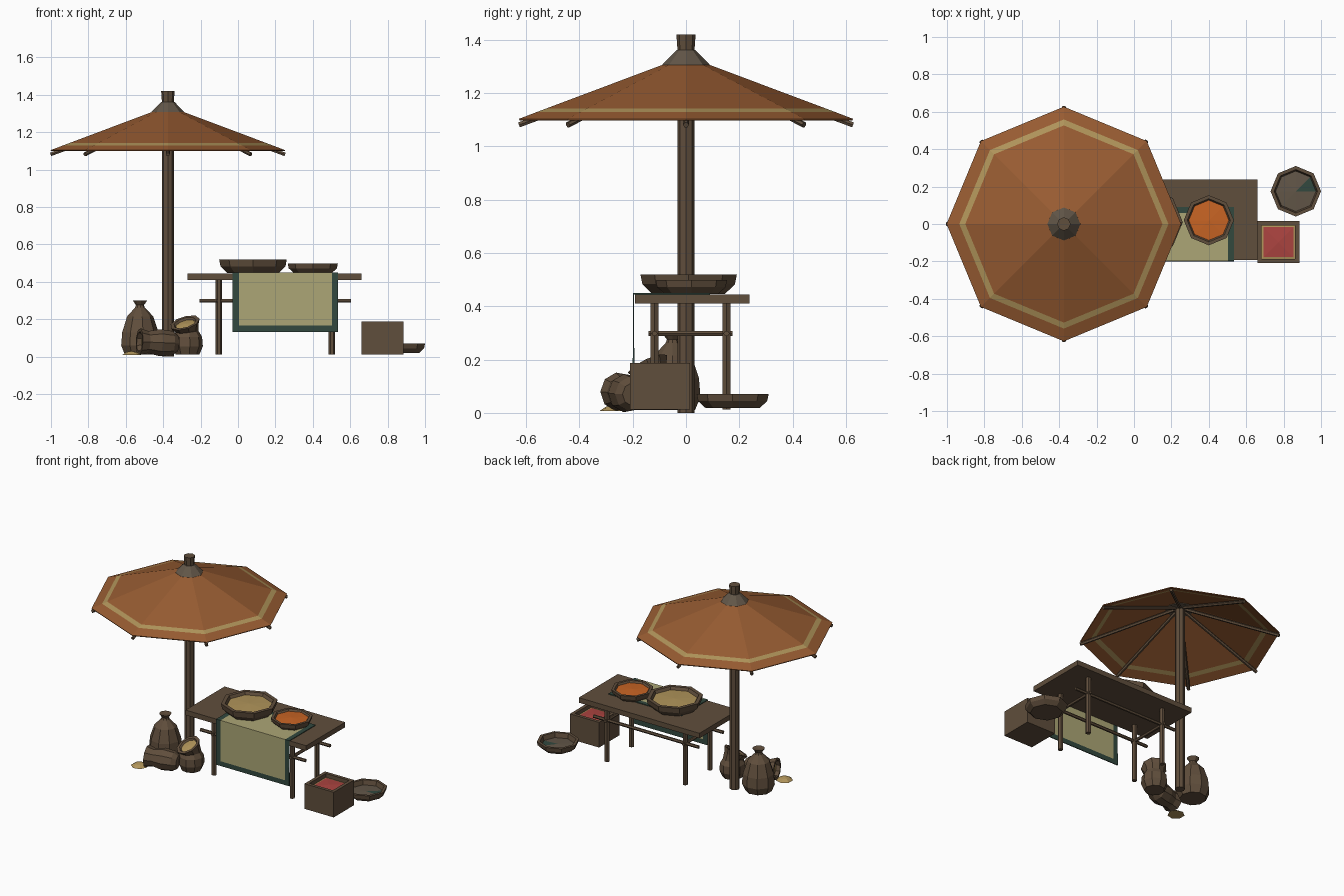
import bpy, bmesh, math
from mathutils import Vector, Matrix

if "Cube" in bpy.data.objects:
    bpy.data.objects.remove(bpy.data.objects["Cube"])


def material(name, r, g, b):
    lin = [((c / 255 + 0.055) / 1.055) ** 2.4 for c in (r, g, b)]
    m = bpy.data.materials.new(name)
    m.diffuse_color = (*lin, 1)
    m.use_nodes = True
    m.node_tree.nodes["Principled BSDF"].inputs["Base Color"].default_value = m.diffuse_color
    return m


WOOD = material("dark_brown", 96, 78, 60)
CANVAS = material("rust_canvas", 152, 92, 50)
TAN = material("grain_tan", 176, 148, 90)
CLOTH = material("pale_olive_cloth", 172, 166, 118)
TEAL = material("dark_teal", 50, 72, 62)
SPICE = material("orange_spice", 200, 100, 36)
RED = material("red_fruit", 172, 68, 64)
CAP = material("grey_brown", 98, 86, 72)


def finish(bm, name, mats):
    me = bpy.data.meshes.new(name)
    bm.to_mesh(me)
    bm.free()
    ob = bpy.data.objects.new(name, me)
    bpy.context.collection.objects.link(ob)
    for m in mats:
        me.materials.append(m)
    return ob


def lathe(name, profile, mats, n=8, loc=(0, 0, 0), start=0, matrix=None, slots=None, bend=None, closed=True):
    """Revolve (radius, z) points; slots gives the material of each ring of faces."""
    bm = bmesh.new()
    rings = []
    for r, z in profile:
        ring = []
        for i in range(n):
            a = start + 2 * math.pi * i / n
            ring.append(bm.verts.new((r * math.cos(a), r * math.sin(a), z)))
        rings.append(ring)
    for k in range(len(rings) - 1):
        for i in range(n):
            j = (i + 1) % n
            f = bm.faces.new((rings[k][i], rings[k][j], rings[k + 1][j], rings[k + 1][i]))
            f.material_index = slots[k] if slots else 0
    if bend:
        bend(bm)
    bmesh.ops.remove_doubles(bm, verts=bm.verts, dist=1e-5)
    if closed:
        bmesh.ops.recalc_face_normals(bm, faces=bm.faces)
    bm.transform(Matrix.Translation(loc) @ (matrix or Matrix()))
    return finish(bm, name, mats)


def rod(name, a, b, r, n=6, mat=WOOD):
    a, b = Vector(a), Vector(b)
    d = b - a
    rot = d.to_track_quat('Z', 'Y').to_matrix().to_4x4()
    return lathe(name, [(0, 0), (r, 0), (r, d.length), (0, d.length)], [mat], n, a, matrix=rot)


def box(name, lo, hi, mat):
    bm = bmesh.new()
    bmesh.ops.create_cube(bm, size=1)
    for v in bm.verts:
        v.co = [(l + h) / 2 + c * (h - l) for l, h, c in zip(lo, hi, v.co)]
    return finish(bm, name, [mat])


# Parasol: pole, canopy with stripe, cap, ribs
PX = -0.375
rod("parasol_pole", (PX, 0, 0), (PX, 0, 1.34), 0.032, 8)
canopy = lathe("parasol_canopy", [(0.03, 1.322), (0.525, 1.136), (0.557, 1.124), (0.625, 1.098)],
               [CANVAS, TAN], 8, (PX, 0, 0), slots=[0, 1, 0], closed=False)
sol = canopy.modifiers.new("thickness", 'SOLIDIFY')
sol.thickness = 0.006
lathe("parasol_cap", [(0, 1.295), (0.09, 1.295), (0.088, 1.308), (0.035, 1.362), (0, 1.362)], [CAP], 8, (PX, 0, 0))
lathe("parasol_finial", [(0, 1.35), (0.031, 1.35), (0.036, 1.42), (0, 1.42)], [WOOD], 8, (PX, 0, 0))
for i in range(8):
    c, s = math.cos(i * math.pi / 4), math.sin(i * math.pi / 4)
    rod("parasol_rib", (PX + 0.02 * c, 0.02 * s, 1.305), (PX + 0.627 * c, 0.627 * s, 1.081), 0.011)

# Table: top, legs, rails
box("table_top", (-0.27, -0.192, 0.41), (0.66, 0.238, 0.445), WOOD)
for y in (-0.118, 0.152):
    for x in (-0.102, 0.502):
        rod("table_leg", (x, y, 0.012), (x, y, 0.415), 0.017)
    rod("table_long_rail", (-0.205, y, 0.298), (0.605, y, 0.298), 0.011)
for x in (-0.102, 0.502):
    rod("table_cross_rail", (x, -0.14, 0.298), (x, 0.175, 0.298), 0.011)

# Bordered cloth draped over the front edge
bm = bmesh.new()
path = [(0.09, 0.447), (0.06, 0.447), (-0.197, 0.447), (-0.197, 0.165), (-0.197, 0.132)]
cuts = [-0.03, 0.005, 0.503, 0.535]
grid = [[bm.verts.new((x, y, z)) for x in cuts] for y, z in path]
for k in range(4):
    for i in range(3):
        f = bm.faces.new((grid[k][i], grid[k + 1][i], grid[k + 1][i + 1], grid[k][i + 1]))
        f.material_index = 1 if i != 1 or k in (0, 3) else 0
cloth = finish(bm, "table_cloth", [CLOTH, TEAL])
sol = cloth.modifiers.new("thickness", 'SOLIDIFY')
sol.thickness = 0.006
sol.offset = 0


# Bowls: outer wall, rim, inner wall, contents
def bowl(name, loc, r, h, fill, fill_z):
    prof = [(0, 0), (r * 0.75, 0), (r * 0.96, h * 0.5), (r, h), (r * 0.86, h), (r * 0.8, fill_z), (0, fill_z + 0.006)]
    return lathe(name, prof, [WOOD, fill], 8, loc, slots=[0, 0, 0, 0, 0, 1])


bowl("large_grain_bowl", (0.08, 0.01, 0.446), 0.181, 0.074, TAN, 0.055)
bowl("small_spice_bowl", (0.40, 0.02, 0.446), 0.134, 0.052, SPICE, 0.04)
dish = bowl("ground_dish", (0.865, 0.175, 0.018), 0.135, 0.052, CAP, 0.02)
dish.data.materials.append(TEAL)
for f in dish.data.polygons:  # teal patch on one side of the dish
    c = f.center
    if f.material_index == 1 and c.x > 0.88 and abs(c.y - 0.19) < 0.03:
        f.material_index = 2

# Crate of fruit
Q = math.sqrt(2)
lathe("fruit_crate", [(0, 0.012), (0.1125 * Q, 0.012), (0.1125 * Q, 0.187), (0.09 * Q, 0.187),
                      (0.09 * Q, 0.16), (0.08 * Q, 0.162), (0, 0.168)], [WOOD, TAN, RED], 4,
      (0.772, -0.097, 0), math.pi / 4, slots=[0, 0, 0, 0, 1, 2])

# Tied sack
lathe("tied_sack", [(0, 0.01), (0.085, 0.01), (0.106, 0.06), (0.1, 0.13), (0.072, 0.215), (0.027, 0.262),
                    (0.022, 0.275), (0.04, 0.30), (0, 0.294)], [WOOD], 9, (-0.525, -0.05, 0))


# Open sack with its mouth tilted to the front
def tilt_mouth(bm):
    pivot = Vector((0, 0, 0.14))
    rot = Vector((0, 0, 1)).rotation_difference(Vector((-0.25, -0.4, 0.85)))
    for v in bm.verts:
        if v.co.z > 0.14:
            v.co = pivot + rot @ (v.co - pivot)


lathe("open_sack", [(0, 0.01), (0.065, 0.01), (0.084, 0.055), (0.08, 0.105), (0.062, 0.135), (0.066, 0.155),
                    (0.082, 0.187), (0.062, 0.187), (0.055, 0.175), (0, 0.182)], [WOOD, TAN], 9,
      (-0.272, -0.125, 0), slots=[0, 0, 0, 0, 0, 0, 0, 0, 1], bend=tilt_mouth)

# Fallen sack with spilled grain
base, mouth = Vector((-0.325, -0.195, 0.07)), Vector((-0.54, -0.255, 0.08))
turn = (mouth - base).to_track_quat('Z', 'Y').to_matrix().to_4x4()
lathe("fallen_sack", [(0, 0), (0.045, 0), (0.066, 0.03), (0.073, 0.1), (0.06, 0.165), (0.073, 0.21),
                      (0.056, 0.21), (0.05, 0.185), (0, 0.185)], [WOOD, TAN], 9, base, matrix=turn,
      slots=[0, 0, 0, 0, 0, 0, 0, 1])
lathe("spilled_grain", [(0, 0.008), (0.055, 0.008), (0.03, 0.024), (0, 0.03)], [TAN], 7, (-0.57, -0.27, 0))
